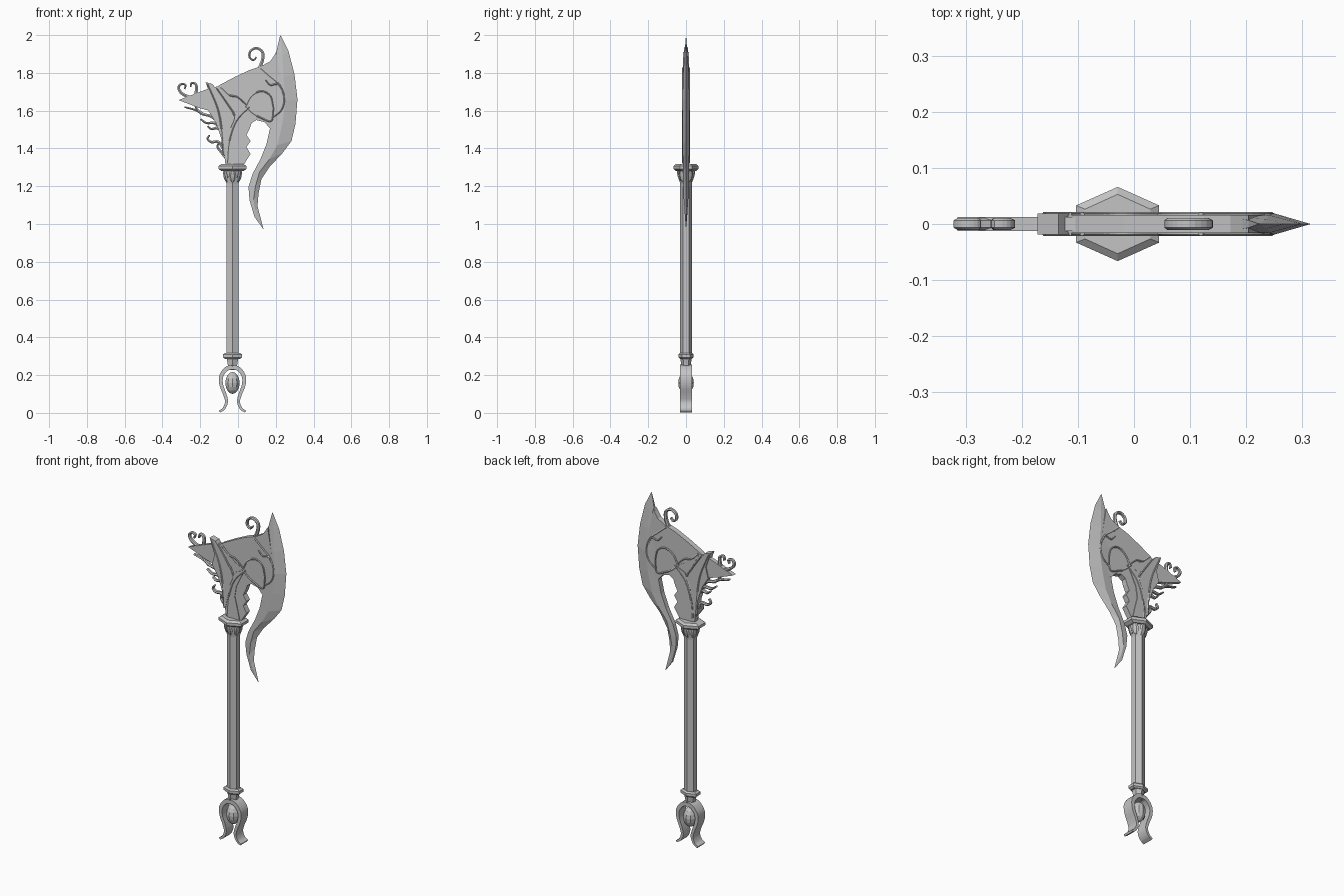
import bpy, bmesh, math
from mathutils import Vector

cube = bpy.data.objects.get("Cube")
if cube:
    bpy.data.objects.remove(cube, do_unlink=True)

U = 2 / 378          # drawing unit
AXIS = -5.5          # haft axis, in drawing units

steel = bpy.data.materials.new("grey steel")
steel.use_nodes = True
GREY = (0.55, 0.55, 0.55, 1)
steel.diffuse_color = GREY
steel.node_tree.nodes["Principled BSDF"].inputs["Base Color"].default_value = GREY


def at(x, y, z):
    return Vector(((x + AXIS) * U, y * U, z * U))


def finish(name, bm):
    bmesh.ops.recalc_face_normals(bm, faces=bm.faces)
    mesh = bpy.data.meshes.new(name)
    bm.to_mesh(mesh)
    bm.free()
    mesh.materials.append(steel)
    obj = bpy.data.objects.new(name, mesh)
    bpy.context.collection.objects.link(obj)
    return obj


def loft(name, rings):
    """Skin equal closed rings and cap both ends."""
    bm = bmesh.new()
    loops = [[bm.verts.new(p) for p in ring] for ring in rings]
    n = len(loops[0])
    for a, b in zip(loops, loops[1:]):
        for i in range(n):
            j = (i + 1) % n
            bm.faces.new((a[i], a[j], b[j], b[i]))
    bm.faces.new(loops[0])
    bm.faces.new(loops[-1])
    return finish(name, bm)


def slab(name, outline, depth):
    """Flat plate of the given half depth."""
    return loft(name, [[at(x, y, z) for x, z in outline] for y in (-depth, depth)])


def hexagon(name, profile):
    """Six-sided turned part from (z, half width, half depth) rows."""
    rings = []
    for z, rx, ry in profile:
        corners = ((0, -ry), (rx, -ry / 2), (rx, ry / 2), (0, ry), (-rx, ry / 2), (-rx, -ry / 2))
        rings.append([at(x, y, z) for x, y in corners])
    return loft(name, rings)


def smooth(path, steps=4):
    pts = [Vector(p) for p in path]
    pts = [2 * pts[0] - pts[1]] + pts + [2 * pts[-1] - pts[-2]]
    out = []
    for a, b, c, d in zip(pts, pts[1:], pts[2:], pts[3:]):
        for k in range(steps):
            t = k / steps
            out.append(0.5 * (2 * b + (c - a) * t + (2 * a - 5 * b + 4 * c - d) * t * t
                              + (3 * b - a - 3 * c + d) * t ** 3))
    return out + [pts[-2]]


def ribbon(name, path, start, end, depth, chamfer=0.6):
    """Tapered bar swept along a smoothed path in the blade plane."""
    pts = smooth(path)
    rings = []
    for i, p in enumerate(pts):
        way = (pts[min(i + 1, len(pts) - 1)] - pts[max(i - 1, 0)]).normalized()
        w = start + (end - start) * i / (len(pts) - 1)
        side = Vector((-way.y, way.x)) * w
        section = ((1, chamfer), (0, 1), (-1, chamfer), (-1, -chamfer), (0, -1), (1, -chamfer))
        rings.append([at(p.x + side.x * s, depth * d, p.y + side.y * s) for s, d in section])
    return loft(name, rings)


# Haft, rings and collar
hexagon("haft", [(56, 6, 6), (236, 6, 6)])
hexagon("pommel_socket", [(43, 4, 4), (50, 5, 5), (56, 6, 6)])
hexagon("lower_ring", [(54, 7.5, 6), (55.5, 9.5, 7.6), (58.5, 9.5, 7.6), (60, 7.5, 6)])
hexagon("collar_base", [(229, 6, 6), (237, 8, 7), (243, 9, 8)])
hexagon("collar", [(242, 11, 10), (244, 14, 12.5), (247, 14, 12.5), (249, 11, 10)])

# Leaves hanging below the collar
for k in range(6):
    a = math.radians(60 * k + 30)
    bm = bmesh.new()
    bmesh.ops.create_uvsphere(bm, u_segments=6, v_segments=6, radius=U)
    leaf = finish(f"collar_leaf_{k + 1}", bm)
    leaf.scale = (1.6, 3.8, 6.5)
    leaf.rotation_euler = (0, 0.25, a)
    leaf.location = at(8 * math.cos(a), 7 * math.sin(a), 237)

# Pommel claw and gem
for side, label in ((1, "left"), (-1, "right")):
    claw = [(0, 46), (6, 44), (11.2, 37), (11.2, 28), (7.5, 18), (6, 11), (8.5, 4.5), (13, 1.2)]
    ribbon(f"pommel_claw_{label}", [(side * x, z) for x, z in claw], 2.4, 1.1, 6.2, 1)
bm = bmesh.new()
bmesh.ops.create_uvsphere(bm, u_segments=10, v_segments=8, radius=U)
gem = finish("pommel_gem", bm)
gem.scale = (7.5, 7.8, 11)
gem.location = at(0, 0, 30)

# Crescent blade: rows of cutting edge, ridge, back edge, half depth
rows = [
    ((48, 378), (48, 377), (47.5, 377), 0.1),
    ((56, 362), (50, 358), (44, 362), 1.6),
    ((62, 339), (51, 336), (38, 350), 3),
    ((65, 314), (53, 312), (36, 320), 3.5),
    ((63, 289), (50, 290), (38, 287), 3.5),
    ((59, 272), (45, 268), (34, 269), 3.4),
    ((50, 260), (37, 254), (28, 254), 3.2),
    ((37, 246), (27, 241), (20, 239), 3),
    ((29, 234), (23, 227), (16, 226), 2.8),
    ((26, 219), (21, 213), (17, 213), 2.2),
    ((25, 207), (23, 202), (22, 196), 1.4),
    ((31, 184), (30.5, 184.5), (30, 185), 0.1),
]
rings = []
for edge, ridge, back, d in rows:
    rings.append([at(edge[0], 0, edge[1]), at(ridge[0], d, ridge[1]), at(back[0], d * 0.8, back[1]),
                  at(back[0], -d * 0.8, back[1]), at(ridge[0], -d, ridge[1])])
loft("blade", rings)

# Axe head plate and rear spike
slab("head_plate", [
    (44, 361), (38, 352), (29, 347), (17, 343), (2, 336), (-13, 328), (-20, 322), (-20, 304),
    (-12, 290), (-10, 274), (-9, 264), (-7, 248), (11, 248), (18, 259), (14, 266), (18, 272),
    (14, 278), (17, 284), (19, 290), (24, 293), (32, 291), (38, 284), (46, 292), (51, 312), (48, 338)], 3)
slab("rear_spike", [(-14, 327), (-28, 323), (-54, 313), (-33, 305), (-15, 300)], 2.3)

# Overlapping leaf plates on the neck
slab("tall_leaf", [
    (-27, 331), (-20, 329), (-11, 317), (-1, 306), (3, 296), (-1, 284), (-5, 270), (-8, 256),
    (-10, 270), (-13, 280), (-17, 291), (-24, 302), (-21, 314)], 3.5)
slab("neck_leaf", [
    (-5, 249), (10, 249), (7, 262), (4, 274), (6, 286), (16, 306), (4, 301), (-2, 286), (-4, 268)], 3.7)
slab("cheek_leaf", [(-12, 324), (-4, 320), (4, 312), (12, 308), (5, 304), (-3, 307)], 3.3)

# Raised scrollwork on both faces
scrolls = {
    "neck_rib": [(-5, 250), (-3, 272), (4, 292), (17, 306)],
    "tall_leaf_rib": [(-9, 258), (-11, 284), (-15, 305), (-25, 329)],
    "leaf_edge_rib": [(-2, 285), (2, 297), (-5, 309), (-16, 325)],
    "eye_upper": [(13, 306), (19, 317), (29, 322), (38, 317), (41, 305)],
    "eye_lower": [(13, 307), (20, 300), (29, 295), (39, 292), (41, 305)],
    "brow_scroll": [(28, 345), (37, 337), (47, 328), (52, 315), (49, 303), (41, 296)],
    "brow_sprig": [(50, 322), (45, 329), (38, 328), (33, 333)],
    "cheek_scroll": [(-12, 326), (-3, 318), (5, 316), (14, 308)],
}
for name, path in scrolls.items():
    ribbon(name, path, 1.1, 0.5, 4.1, 0.85)

# Free curls and vines around the head
curls = {
    "top_curl": [(26, 343), (30, 353), (30, 361), (24, 365), (18, 362), (17, 356), (21, 353), (24, 356)],
    "rear_curl_inner": [(-38, 314), (-36, 324), (-37, 329), (-41, 330), (-42, 326)],
    "rear_curl_outer": [(-36, 314), (-46, 317), (-52, 321), (-54, 326), (-51, 329), (-47, 328), (-48, 324)],
    "long_vine": [(-14, 292), (-22, 297), (-30, 299), (-37, 303), (-48, 306)],
    "long_vine_fork": [(-30, 299), (-35, 303), (-38, 309)],
    "middle_vine": [(-10, 284), (-18, 290), (-26, 290), (-32, 294)],
    "middle_vine_fork": [(-9, 280), (-15, 285), (-21, 284), (-25, 287)],
    "low_vine": [(-8, 263), (-14, 271), (-21, 271), (-25, 274), (-23, 278)],
    "low_vine_fork": [(-7, 256), (-12, 262), (-15, 266), (-14, 270)],
}
for name, path in curls.items():
    ribbon(name, path, 1.7, 0.8, 2)
